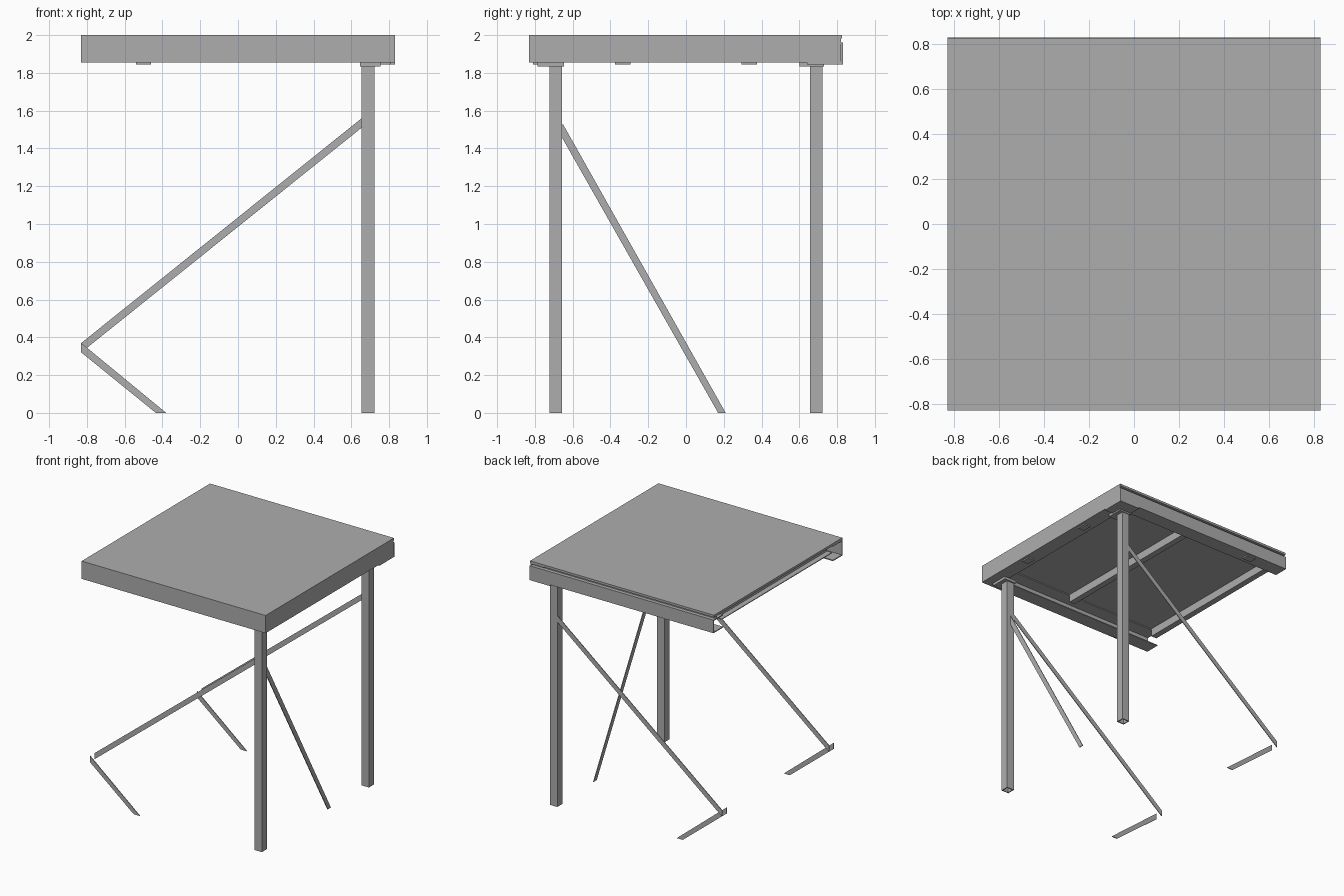
import bpy, bmesh
from mathutils import Vector

cube = bpy.data.objects.get("Cube")
if cube:
    bpy.data.objects.remove(cube, do_unlink=True)

GREY = (0.42, 0.42, 0.42, 1)
steel = bpy.data.materials.new("grey steel")
steel.use_nodes = True
steel.diffuse_color = GREY
steel.node_tree.nodes["Principled BSDF"].inputs["Base Color"].default_value = GREY


def prism(name, outline, axis, start, end):
    """Extrude a 2D outline along an axis; x takes (y, z), y takes (x, z), z takes (x, y)."""
    place = {"x": lambda a, b: (start, a, b),
             "y": lambda a, b: (a, start, b),
             "z": lambda a, b: (a, b, start)}[axis]
    shift = Vector([(end - start) * (axis == k) for k in "xyz"])
    bm = bmesh.new()
    face = bm.faces.new([bm.verts.new(place(a, b)) for a, b in outline])
    grown = bmesh.ops.extrude_face_region(bm, geom=[face], use_keep_orig=True)
    moved = [g for g in grown["geom"] if isinstance(g, bmesh.types.BMVert)]
    bmesh.ops.translate(bm, verts=moved, vec=shift)
    bmesh.ops.recalc_face_normals(bm, faces=bm.faces)
    mesh = bpy.data.meshes.new(name)
    bm.to_mesh(mesh)
    bm.free()
    mesh.materials.append(steel)
    obj = bpy.data.objects.new(name, mesh)
    bpy.context.collection.objects.link(obj)
    return obj


def box(name, x0, x1, y0, y1, z0, z1):
    return prism(name, [(x0, y0), (x1, y0), (x1, y1), (x0, y1)], "z", z0, z1)


def channel(outer, inner, low, high, wall):
    """C outline with its web at outer and its flanges reaching inner."""
    web = outer + (wall if inner > outer else -wall)
    return [(outer, low), (inner, low), (inner, low + wall), (web, low + wall),
            (web, high - wall), (inner, high - wall), (inner, high), (outer, high)]


HALF, TOP, BASE = 0.83, 2.0, 1.855
DECK = TOP - 0.018
FLANGE, WALL = 0.12, 0.008

# Deck and the edge channels below it
box("deck", -HALF, HALF, -HALF, HALF - 0.005, DECK, TOP)
prism("front_channel", channel(-HALF, -HALF + FLANGE, BASE, DECK, WALL), "x", -HALF, HALF)
prism("left_channel", channel(HALF, HALF - FLANGE, BASE, DECK, WALL), "y", -HALF, HALF - 0.01)
prism("back_channel", channel(HALF, HALF - FLANGE, BASE, DECK - 0.02, WALL), "x", -HALF, HALF)
box("back_spacer", -HALF, HALF, HALF - 0.04, HALF - 0.03, DECK - 0.02, DECK)

# Shallow ribs across the deck
REACH = HALF - FLANGE
for name, x in (("open_side_rib", -0.77), ("middle_rib", 0.05)):
    prism(name, channel(x, x - 0.05, DECK - 0.065, DECK, 0.006), "y", -REACH, REACH)

# Small tabs under the edge channels
for side in (-1, 1):
    box("end_tab", -0.54, -0.46, side * 0.78 - 0.03, side * 0.78 + 0.03, BASE - 0.01, BASE)
    box("left_tab", 0.75, 0.81, side * 0.335 - 0.04, side * 0.335 + 0.04, BASE - 0.01, BASE)

# Cap plates over the legs
box("front_cap_plate", 0.645, 0.755, -0.785, -0.645, BASE - 0.022, BASE)
box("back_cap_plate", 0.645, 0.755, 0.6, 0.73, BASE - 0.022, BASE)
box("back_corner_plate", 0.645, HALF, 0.64, HALF, BASE - 0.01, BASE)

# Hollow square legs, each with a long brace and a folded foot strip
LEG_IN, LEG_OUT = 0.655, 0.722
for label, y in (("front", -0.69), ("back", 0.69)):
    half = (LEG_OUT - LEG_IN) / 2
    walls = ((LEG_IN, LEG_IN + WALL, y - half, y + half),
             (LEG_OUT - WALL, LEG_OUT, y - half, y + half),
             (LEG_IN + WALL, LEG_OUT - WALL, y - half, y - half + WALL),
             (LEG_IN + WALL, LEG_OUT - WALL, y + half - WALL, y + half))
    for sides in walls:
        box(label + "_leg_wall", *sides, 0, BASE - 0.015)
    prism(label + "_long_brace",
          [(LEG_IN, 1.56), (LEG_IN, 1.51), (-HALF, 0.32), (-HALF, 0.37)],
          "y", y + half - 0.006, y + half)
    prism(label + "_foot_strip",
          [(-HALF, 0.37), (-HALF, 0.32), (-0.435, 0), (-0.38, 0)],
          "y", y - half, y - half + 0.006)

# Side brace running back from the front leg
prism("side_brace", [(-LEG_IN, 1.535), (-LEG_IN, 1.455), (0.17, 0), (0.21, 0)],
      "x", 0.686, 0.692)
